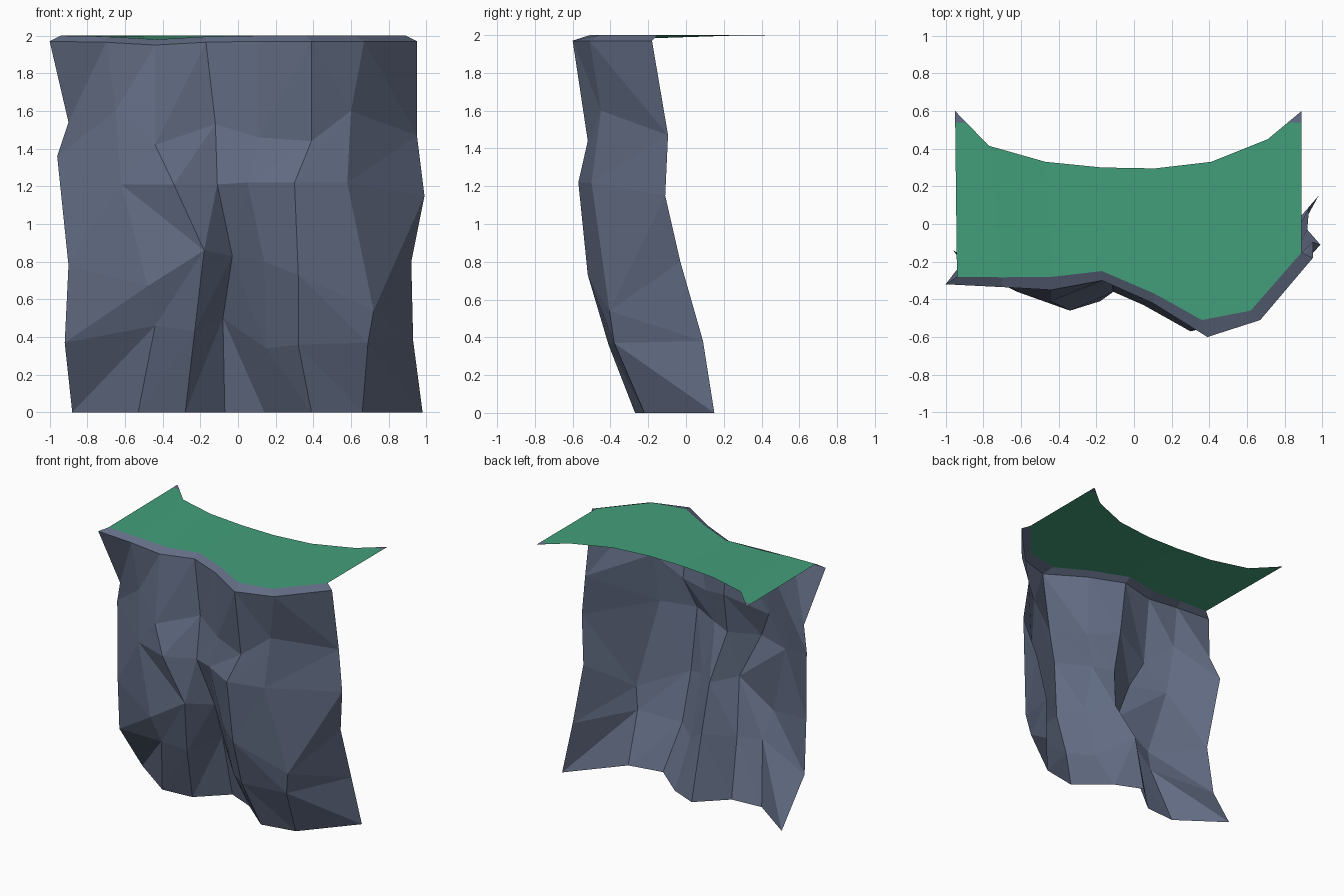
import bpy, bmesh

if "Cube" in bpy.data.objects:
    bpy.data.objects.remove(bpy.data.objects["Cube"])


def material(name, rgb):
    m = bpy.data.materials.new(name)
    m.diffuse_color = (*rgb, 1)
    m.use_nodes = True
    m.node_tree.nodes["Principled BSDF"].inputs["Base Color"].default_value = m.diffuse_color
    return m


rock = material("slate rock", (0.125, 0.155, 0.235))
grass = material("grass green", (0.055, 0.345, 0.195))

# Each rock column, left to right: the (x, y, z) of six points going up
columns = [
    [(-.88, .06, 0), (-.92, -.17, .37), (-.90, -.22, .78), (-.96, -.14, 1.36), (-.90, -.19, 1.54), (-1.0, -.32, 1.97)],
    [(-.53, -.19, 0), (-.44, -.33, .46), (-.48, -.41, .67), (-.62, -.36, 1.21), (-.65, -.31, 1.60), (-.70, -.335, 1.965)],
    [(-.28, -.17, 0), (-.23, -.31, .43), (-.18, -.41, .86), (-.34, -.46, 1.21), (-.44, -.41, 1.42), (-.44, -.35, 1.95)],
    [(-.07, .03, 0), (-.08, -.08, .50), (-.03, -.25, .83), (-.11, -.36, 1.21), (-.12, -.30, 1.53), (-.17, -.30, 1.965)],
    [(.14, -.06, 0), (.15, -.27, .34), (.14, -.40, .80), (.05, -.43, 1.22), (.11, -.41, 1.46), (.10, -.42, 1.97)],
    [(.39, -.27, 0), (.32, -.41, .36), (.32, -.52, .73), (.30, -.57, 1.22), (.39, -.52, 1.44), (.39, -.60, 1.97)],
    [(.66, -.22, 0), (.69, -.38, .37), (.72, -.405, .54), (.58, -.50, 1.22), (.60, -.45, 1.60), (.67, -.51, 1.97)],
    [(.98, .15, 0), (.93, .09, .38), (.92, -.03, .80), (.99, -.11, 1.15), (.95, -.095, 1.47), (.95, -.18, 1.97)],
]
# Inner rim of the cliff lip, and the back edge of the grass
rim = [(-.94, -.28, 2), (-.70, -.283, 1.995), (-.43, -.28, 1.98), (-.17, -.25, 1.995),
       (.11, -.37, 2), (.36, -.51, 2), (.62, -.46, 2), (.89, -.15, 2)]
back = [(-.95, .6, 2), (-.77, .415, 2), (-.47, .33, 2), (-.17, .30, 2),
        (.11, .295, 2), (.41, .33, 2), (.71, .45, 2), (.89, .6, 2)]
# Which way each wall panel is split, per column from the bottom up
splits = ["/////", "//\\//", "/////", "\\\\///", "\\////", "\\\\//\\", "\\\\//\\"]


def sheet(name, cols, mats, diagonals=None):
    """Skin neighbouring columns of points into a faceted sheet."""
    bm = bmesh.new()
    grid = [[bm.verts.new(p) for p in col] for col in cols]
    for i in range(len(grid) - 1):
        for j in range(len(grid[0]) - 1):
            a, b = grid[i][j], grid[i + 1][j]
            c, d = grid[i + 1][j + 1], grid[i][j + 1]
            if not diagonals:
                bm.faces.new((a, b, c, d))
            elif diagonals[i][j] == "/":
                bm.faces.new((a, b, c))
                bm.faces.new((a, c, d))
            else:
                bm.faces.new((a, b, d))
                bm.faces.new((b, c, d))
    mesh = bpy.data.meshes.new(name)
    bm.to_mesh(mesh)
    bm.free()
    for m in mats:
        mesh.materials.append(m)
    ob = bpy.data.objects.new(name, mesh)
    bpy.context.collection.objects.link(ob)
    return ob


# Folded rock wall and the narrow lip above it
sheet("cliff_wall", columns, [rock], splits)
sheet("cliff_lip", [[c[-1], r] for c, r in zip(columns, rim)], [rock])

# Grass top, with the two back corner tips in rock colour
top = sheet("grass_top", list(zip(rim, back)), [grass, rock])
bm = bmesh.new()
bm.from_mesh(top.data)
bmesh.ops.bisect_plane(bm, geom=bm.verts[:] + bm.edges[:] + bm.faces[:],
                       plane_co=(0, .54, 0), plane_no=(0, 1, 0))
for f in bm.faces:
    f.material_index = int(f.calc_center_median().y > .54)
bm.to_mesh(top.data)
bm.free()
